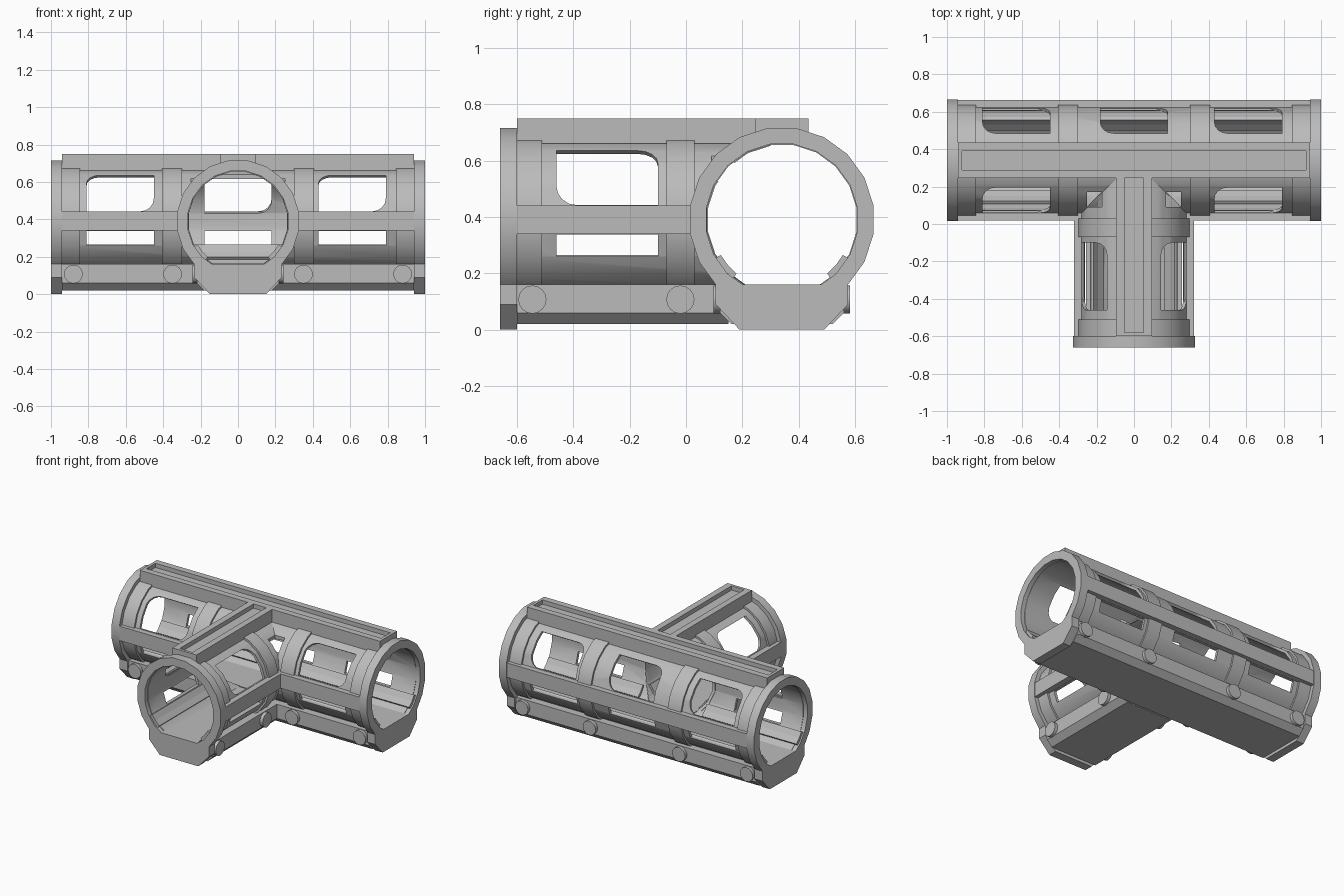
import bpy, bmesh
from math import sin, cos, pi, radians

if "Cube" in bpy.data.objects:
    bpy.data.objects.remove(bpy.data.objects["Cube"])

grey = bpy.data.materials.new("hull grey")
grey.use_nodes = True
grey.diffuse_color = (0.5, 0.5, 0.5, 1)
grey.node_tree.nodes["Principled BSDF"].inputs["Base Color"].default_value = (0.5, 0.5, 0.5, 1)

SIDES, CY, CZ = 20, 0.34, 0.39


# Frames: u runs along a corridor, v across it, w up from its axis
def hall(u, v, w):
    return (u, CY + v, CZ + w)


def branch(u, v, w):
    return (v, -u, CZ + w)


def finish(name, bm):
    bmesh.ops.recalc_face_normals(bm, faces=bm.faces)
    mesh = bpy.data.meshes.new(name)
    bm.to_mesh(mesh)
    bm.free()
    mesh.materials.append(grey)
    ob = bpy.data.objects.new(name, mesh)
    bpy.context.collection.objects.link(ob)
    return ob


def prism(name, frame, profile, u0, u1):
    """Extrude a (v, w) profile along u."""
    bm = bmesh.new()
    a, b = [[bm.verts.new(frame(u, *p)) for p in profile] for u in (u0, u1)]
    n = len(profile)
    bm.faces.new(a)
    bm.faces.new(b)
    for i in range(n):
        j = (i + 1) % n
        bm.faces.new((a[i], a[j], b[j], b[i]))
    return finish(name, bm)


def box(name, frame, u0, u1, v0, v1, w0, w1):
    return prism(name, frame, [(v0, w0), (v1, w0), (v1, w1), (v0, w1)], u0, u1)


def circle(r):
    r /= cos(pi / SIDES)
    return [(r * cos((i + .5) * 2 * pi / SIDES), r * sin((i + .5) * 2 * pi / SIDES)) for i in range(SIDES)]


def tube(name, frame, outer, inner, u0, u1):
    bm = bmesh.new()
    loops = [[bm.verts.new(frame(u, *p)) for p in circle(r)]
             for r, u in ((outer, u0), (outer, u1), (inner, u1), (inner, u0))]
    for k in range(4):
        a, b = loops[k], loops[(k + 1) % 4]
        for i in range(SIDES):
            j = (i + 1) % SIDES
            bm.faces.new((a[i], a[j], b[j], b[i]))
    return finish(name, bm)


def smooth(ob):
    bpy.ops.object.select_all(action='DESELECT')
    ob.select_set(True)
    bpy.context.view_layer.objects.active = ob
    bpy.ops.object.shade_smooth_by_angle(angle=radians(30))


def cut(ob, cutters):
    bpy.context.view_layer.objects.active = ob
    for c in cutters:
        mod = ob.modifiers.new("cut", 'BOOLEAN')
        mod.operation, mod.solver, mod.object = 'DIFFERENCE', 'EXACT', c
        bpy.ops.object.modifier_apply(modifier=mod.name)
    for c in cutters:
        bpy.data.objects.remove(c)


def window_cutters(frame, u0, u1, side):
    """Upper window with two rounded opposite corners, and a low slot."""
    h, r, ang = 0.118, 0.07, radians(35)
    arc = [i * pi / 8 for i in range(5)]
    outline = [(u0, -h)]
    outline += [(u1 - r + r * sin(a), -h + r - r * cos(a)) for a in arc]
    outline += [(u1, h)]
    outline += [(u0 + r - r * sin(a), h - r + r * cos(a)) for a in arc]

    def radial(d, u, t):
        return frame(u, side * (d * cos(ang) - t * sin(ang)), d * sin(ang) + t * cos(ang))
    v0, v1 = sorted((side * 0.15, side * 0.4))
    return [prism("window_cutter", radial, outline, 0.16, 0.4),
            box("slot_cutter", frame, u0, u1, v0, v1, -0.13, -0.052)]


def corner_cutters():
    return [box("corner_cutter", branch, -0.17, -0.09, min(s * .17, s * .25), max(s * .17, s * .25), 0.06, 0.5)
            for s in (-1, 1)]


# Perforated shells
shell = tube("hall_shell", hall, 0.284, 0.265, -0.97, 0.97)
cutters = [prism("branch_bore", branch, circle(0.263), -0.2, 0.6)]
for side, spans in ((-1, (-0.63, 0.61)), (1, (-0.63, 0, 0.61))):
    for mid in spans:
        cutters += window_cutters(hall, mid - 0.18, mid + 0.18, side)
cut(shell, cutters + corner_cutters())
smooth(shell)

shell = tube("branch_shell", branch, 0.283, 0.264, -0.3, 0.63)
cutters = [prism("hall_bore", hall, circle(0.262), -0.8, 0.8)]
for side in (-1, 1):
    cutters += window_cutters(branch, 0.10, 0.46, side)
cut(shell, cutters + corner_cutters())
smooth(shell)

# Cross-sections of the floor beam and the end foot
BEAM = [(-.22, -.23), (-.22, -.33), (-.18, -.37), (.18, -.37), (.22, -.33), (.22, -.23)]
FOOT = [(-.235, -.23), (-.235, -.30), (-.15, -.39), (.15, -.39), (.235, -.30), (.235, -.23)]
LEDGE = [(r * cos(radians(a)), r * sin(radians(a)))
         for r, angles in ((0.272, (-30, -40, -50)), (0.25, (-50, -40, -30))) for a in angles]


def channel(name, frame, u0, u1, g0, g1):
    """Top rail with a recessed groove."""
    box(name + "_bed", frame, u0, u1, -.095, .095, .27, .33)
    for s in (-1, 1):
        v0, v1 = sorted((s * .05, s * .095))
        box(name + "_lip", frame, u0, u1, v0, v1, .33, .36)
    for a, b in ((u0, g0), (g1, u1)):
        if b > a:
            box(name + "_stop", frame, a, b, -.05, .05, .33, .36)


def bolt(name, frame, u, side):
    def across(v, a, b):
        return frame(u + a, v, b - 0.283)
    pts = [(0.05 * cos(i * pi / 8), 0.05 * sin(i * pi / 8)) for i in range(16)]
    smooth(prism(name, across, pts, side * 0.2, side * 0.242))


def side_run(name, frame, side, u0, u1, l0, l1):
    """Handrail-height outer strip and low inner ledge."""
    v0, v1 = sorted((side * .268, side * .322))
    box(name + "_side_rail", frame, u0, u1, v0, v1, -.051, .051)
    prism(name + "_inner_ledge", frame, [(side * v, w) for v, w in LEDGE], l0, l1)


def fittings(name, frame, ends, bands, bolts):
    for a, b in ends:
        smooth(tube(name + "_end_ring", frame, 0.325, 0.268, a, b))
        prism(name + "_end_foot", frame, FOOT, a, b)
    for a, b in bands:
        smooth(tube(name + "_band", frame, 0.297, 0.266, a, b))
    for u in bolts:
        for side in (-1, 1):
            bolt(name + "_bolt", frame, u, side)


# Long hall
fittings("hall", hall, ((-1, -.94), (.94, 1)),
         ((-.94, -.845), (-.405, -.3), (.3, .405), (.845, .94)), (-.88, -.35, .35, .88))
prism("hall_floor_beam", hall, BEAM, -.94, .94)
channel("hall_top_rail", hall, -.94, .94, -.92, .92)
side_run("hall_back", hall, 1, -.94, .94, -.99, .99)
for s in (-1, 1):
    u = sorted((s * .28, s * .94))
    l = sorted((s * .25, s * .99))
    side_run("hall_front", hall, -1, *u, *l)

# Side branch
fittings("branch", branch, ((.6, .66),), ((.51, .6), (-.03, .07)), (.02, .545))
prism("branch_floor_beam", branch, BEAM, -.15, .6)
channel("branch_top_rail", branch, -.245, .6, -.245, .58)
for s in (-1, 1):
    side_run("branch", branch, s, -.04, .6, -.09, .65)
